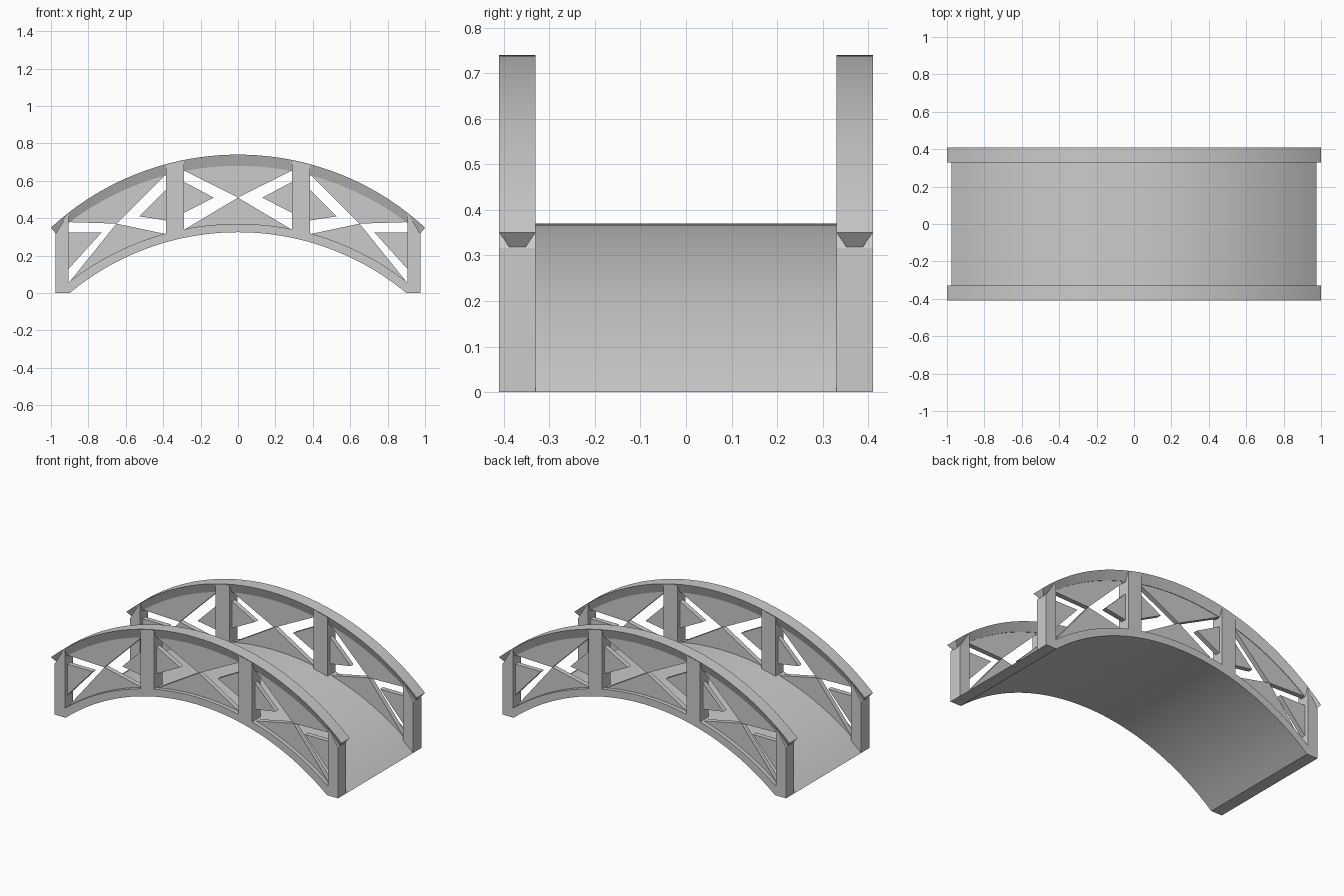
import bpy, bmesh
from math import sqrt

if "Cube" in bpy.data.objects:
    bpy.data.objects.remove(bpy.data.objects["Cube"])

SEG = 40


def arc(radius, peak):
    """Height function of a circular arch with its crown at the given height."""
    return lambda x: sqrt(radius * radius - x * x) - radius + peak


deck_under = arc(1.409, 0.325)
deck_top = arc(1.470, 0.370)
rail_under = arc(1.495, 0.680)
rail_top = arc(1.477, 0.740)
deck_top = arc((0.975 ** 2 + 0.37 ** 2) / 0.74, 0.370)


def along(f, x0, x1, n=SEG, dz=0.0):
    return [(x0 + (x1 - x0) * i / n, f(x0 + (x1 - x0) * i / n) + dz) for i in range(n + 1)]


def finish(name, bm, mirror_x=False, mirror_y=False, smooth=False):
    bmesh.ops.recalc_face_normals(bm, faces=bm.faces)
    mesh = bpy.data.meshes.new(name)
    bm.to_mesh(mesh)
    bm.free()
    ob = bpy.data.objects.new(name, mesh)
    bpy.context.collection.objects.link(ob)
    if smooth:
        bpy.ops.object.select_all(action='DESELECT')
        ob.select_set(True)
        bpy.context.view_layer.objects.active = ob
        bpy.ops.object.shade_smooth_by_angle(angle=0.4)
    if mirror_x or mirror_y:
        mod = ob.modifiers.new("mirror", 'MIRROR')
        mod.use_axis = (mirror_x, mirror_y, False)
        mod.use_mirror_merge = False
    return ob


def prism(name, outline, y0, y1, **kw):
    """Extrude an x-z outline along y."""
    bm = bmesh.new()
    a = [bm.verts.new((x, y0, z)) for x, z in outline]
    b = [bm.verts.new((x, y1, z)) for x, z in outline]
    n = len(outline)
    bm.faces.new(a)
    bm.faces.new(b[::-1])
    for i in range(n):
        j = (i + 1) % n
        bm.faces.new((a[i], b[i], b[j], a[j]))
    return finish(name, bm, **kw)


def arch(name, lower, upper, y_low, y_up, **kw):
    """Sweep a four-cornered section along paired lower and upper arcs."""
    bm = bmesh.new()
    rings = []
    for (xl, zl), (xu, zu) in zip(lower, upper):
        rings.append([bm.verts.new(p) for p in (
            (xl, y_low[0], zl), (xl, y_low[1], zl), (xu, y_up[1], zu), (xu, y_up[0], zu))])
    for r, s in zip(rings, rings[1:]):
        for i in range(4):
            j = (i + 1) % 4
            bm.faces.new((r[i], r[j], s[j], s[i]))
    bm.faces.new(rings[0])
    bm.faces.new(rings[-1][::-1])
    return finish(name, bm, smooth=True, **kw)


# arched walkway including the lower chords of both sides
arch("deck", along(deck_under, -0.9, 0.9), along(deck_top, -0.975, 0.975),
     (-0.41, 0.41), (-0.41, 0.41))

# top rails, tapering towards their underside
arch("top_rail", along(rail_under, -0.975, 0.975), along(rail_top, -1, 1),
     (0.352, 0.388), (0.33, 0.41), mirror_y=True)


# full-depth posts
def post(name, x0, x1, top_drop):
    prism(name, along(deck_top, x0, x1, 2, -0.003) + along(rail_top, x1, x0, 2, -top_drop),
          0.33, 0.41, mirror_x=True, mirror_y=True)


post("middle_post", 0.29, 0.385, 0.004)
prism("end_post", [(0.905, deck_top(0.905) - 0.003), (0.975, 0), (0.975, 0.316), (0.905, 0.43)],
      0.33, 0.41, mirror_x=True, mirror_y=True)

# thin infill panels, leaving an open cross in every bay
P0, P1, E = 0.355, 0.385, 0.01


def bay(prefix, xl, xr, centre, left, right, mirror_x):
    kw = dict(mirror_x=mirror_x, mirror_y=True)
    prism(prefix + "_upper_panel",
          [centre] + along(rail_under, xr, xl, 12, 0.004), P0, P1, **kw)
    prism(prefix + "_lower_panel",
          [centre] + along(deck_top, xl, xr, 12, -0.004), P0, P1, **kw)
    prism(prefix + "_left_panel", left, P0, P1, **kw)
    if right:
        prism(prefix + "_right_panel", right, P0, P1, **kw)


bay("side_bay", -0.905, -0.385, (-0.65, 0.371),
    [(-0.905, 0.323), (-0.73, 0.323), (-0.905, 0.13)],
    [(-0.385, 0.552), (-0.527, 0.41), (-0.385, 0.388)], True)
bay("centre_bay", -0.29, 0.29, (0, 0.51),
    [(-0.29, 0.595), (-0.13, 0.51), (-0.29, 0.428)],
    [(0.29, 0.595), (0.13, 0.51), (0.29, 0.428)], False)
